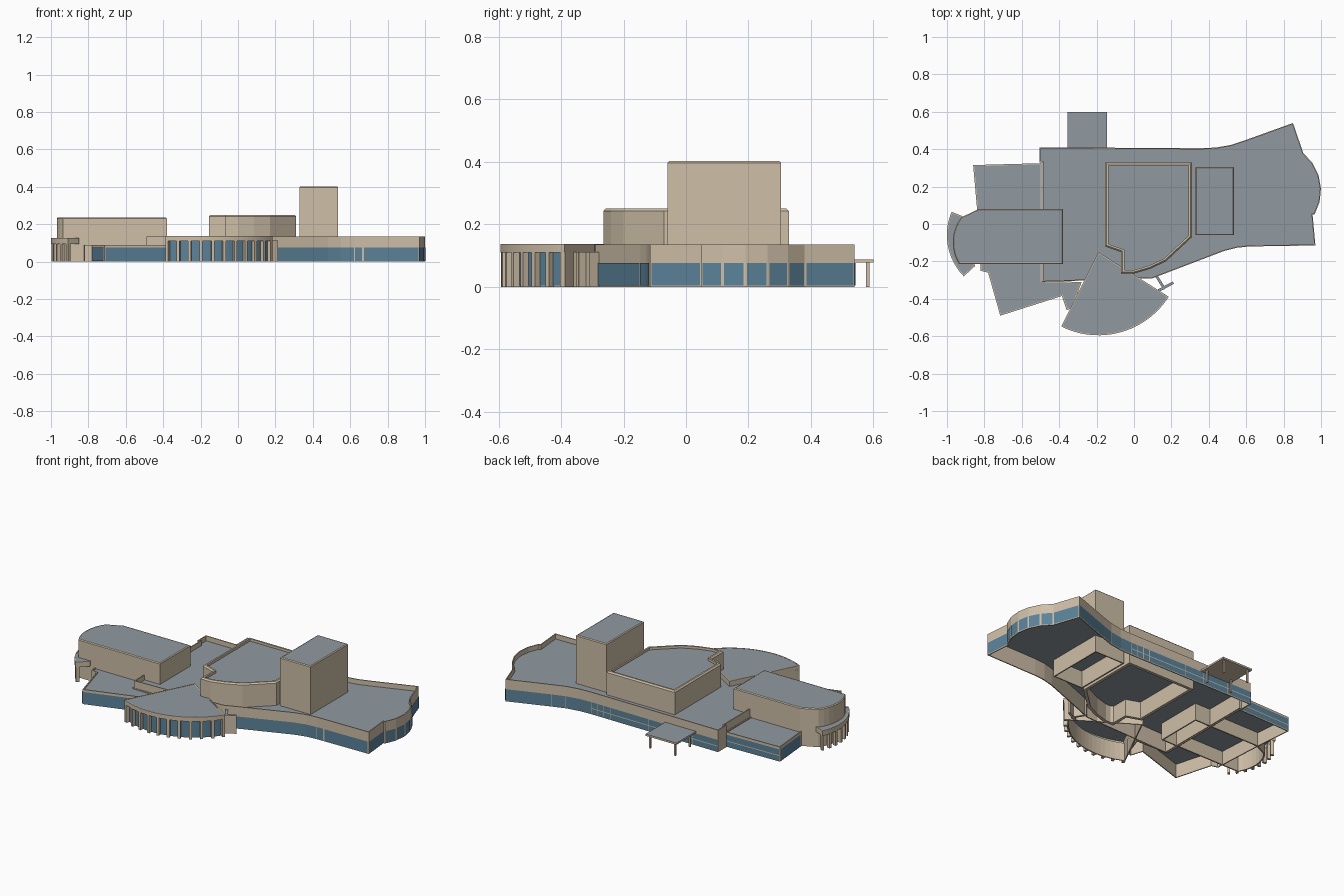
import bpy, bmesh, math
from mathutils import Vector

if "Cube" in bpy.data.objects:
    bpy.data.objects.remove(bpy.data.objects["Cube"])


def material(name, color):
    m = bpy.data.materials.new(name)
    m.use_nodes = True
    m.diffuse_color = (*color, 1)
    m.node_tree.nodes["Principled BSDF"].inputs["Base Color"].default_value = (*color, 1)
    return m


STONE = material("beige stone", (0.62, 0.52, 0.39))
ROOF = material("grey roof", (0.28, 0.32, 0.355))
GLASS = material("blue glass", (0.105, 0.225, 0.32))


def finish(name, bm, mats):
    mesh = bpy.data.meshes.new(name)
    bm.to_mesh(mesh)
    bm.free()
    for m in mats:
        mesh.materials.append(m)
    obj = bpy.data.objects.new(name, mesh)
    bpy.context.collection.objects.link(obj)
    return obj


def outward(a, b):
    d = (Vector(b) - Vector(a)).normalized()
    return Vector((d.y, -d.x))


def inset(outline, t):
    # Mitred inward offset of a counter-clockwise outline
    result = []
    for i, p in enumerate(outline):
        n1 = outward(outline[i - 1], p)
        n2 = outward(p, outline[(i + 1) % len(outline)])
        result.append(Vector(p) - (n1 + n2) * t / max(1 + n1.dot(n2), 0.4))
    return result


def arc(a, mid, b, n):
    # Points on the circle through three points
    a, mid, b = Vector(a), Vector(mid), Vector(b)
    u, v = mid - a, b - a
    d = 2 * (u.x * v.y - u.y * v.x)
    c = a + Vector((v.y * u.dot(u) - u.y * v.dot(v), u.x * v.dot(v) - v.x * u.dot(u))) / d
    start = math.atan2(*(a - c).yx)
    sweep = (math.atan2(*(b - c).yx) - start) % math.tau
    if d < 0:
        sweep -= math.tau
    r = (a - c).length
    return [c + r * Vector((math.cos(start + sweep * i / n), math.sin(start + sweep * i / n)))
            for i in range(n + 1)]


def shell(name, outline, z0, z1, roof=None, t=0.006, chamfer=0):
    # Open-bottomed ring of wall with a flat roof set inside it
    bm = bmesh.new()
    inner = inset(outline, t + chamfer)
    levels = [(outline, z0), (outline, z1 - chamfer)]
    if chamfer:
        levels.append((inset(outline, chamfer), z1))
    levels += [(inner, z1), (inner, z0)]
    rings = [[bm.verts.new((p[0], p[1], z)) for p in pts] for pts, z in levels]
    n = len(outline)
    for k, low in enumerate(rings):
        high = rings[(k + 1) % len(rings)]
        for i in range(n):
            j = (i + 1) % n
            bm.faces.new((low[i], low[j], high[j], high[i]))
    if roof:
        f = bm.faces.new([bm.verts.new((p[0], p[1], roof)) for p in inner])
        f.material_index = 1
    return finish(name, bm, [STONE, ROOF])


def block(name, x0, x1, y0, y1, z0, z1, top=0):
    bm = bmesh.new()
    bmesh.ops.create_cube(bm, size=1)
    for v in bm.verts:
        v.co = (x1 if v.co.x > 0 else x0, y1 if v.co.y > 0 else y0, z1 if v.co.z > 0 else z0)
    bm.normal_update()
    for f in bm.faces:
        if f.normal.z > 0.5:
            f.material_index = top
    return finish(name, bm, [STONE, ROOF])


def glaze(name, path, rows=1, cuts=(0, 1), z0=0.004, z1=0.076, gap=0.005):
    # Thin panes along every segment of a path, split at the cut fractions
    bm = bmesh.new()
    step = (z1 - z0) / rows
    for a, b in zip(path, path[1:]):
        a, b = Vector(a), Vector(b)
        off, d = outward(a, b) * 0.003, (b - a).normalized() * gap
        for s, e in zip(cuts, cuts[1:]):
            p, q = a.lerp(b, s) + off + d, a.lerp(b, e) + off - d
            for r in range(rows):
                lo = z0 + r * step
                hi = lo + step - (0.005 if r < rows - 1 else 0)
                bm.faces.new([bm.verts.new((v.x, v.y, z))
                              for v, z in ((p, lo), (q, lo), (q, hi), (p, hi))])
    return finish(name, bm, [GLASS])


def columns(name, points, center, height, width, depth):
    # Square piers turned to face away from a centre
    for i, p in enumerate(points):
        c = block(f"{name}_{i + 1}", -depth / 2, depth / 2, -width / 2, width / 2, 0, height)
        c.location = (p[0], p[1], 0)
        c.rotation_euler.z = math.atan2(p[1] - center[1], p[0] - center[0])


# Main hall
east_bay = arc((0.965, 0.05), (1.0, 0.18), (0.905, 0.38), 5)
south = [(0.1, -0.29), (0.48, -0.145), (0.55, -0.127), (0.62, -0.12), (0.97, -0.115)]
north = [(0.85, 0.54), (0.6, 0.45), (0.52, 0.423), (0.44, 0.409), (0.36, 0.405), (-0.505, 0.41)]
main = [(-0.49, -0.31)] + south + [(0.955, 0.05)] + east_bay + north
main += [(-0.505, 0.33), (-0.49, 0.33)]
shell("main_hall", main, 0, 0.135, 0.105)
glaze("south_windows", south[:4], gap=0.001)
glaze("south_east_windows", south[3:], cuts=(0, 0.14, 1))
glaze("east_window", [south[-1], (0.955, 0.05)])
glaze("bay_windows", east_bay)
glaze("north_east_windows", [east_bay[-1], north[0]])
glaze("north_curve_windows", north[:5], gap=0.001)
glaze("north_windows", north[4:], rows=2, cuts=(0, 0.05, 0.1, 0.15, 0.45, 0.6, 0.8, 1), gap=0.002)

# Low west wing
wing = [(-0.86, 0.315), (-0.84, 0.09), (-0.82, -0.25), (-0.78, -0.26), (-0.715, -0.49),
        (-0.385, -0.385), (-0.36, -0.46), (-0.33, -0.45), (-0.28, -0.31), (-0.495, -0.305),
        (-0.495, 0.325)]
shell("west_wing", wing, 0, 0.09, 0.084)
glaze("wing_west_window", wing[:2])
glaze("wing_south_windows", wing[3:6])
glaze("wing_north_window", [wing[-1], wing[0]], rows=2)

# Auditorium with rounded west end
west_end = arc((-0.925, 0.035), (-0.968, -0.08), (-0.935, -0.215), 8)
hall = [(-0.38, -0.215), (-0.38, 0.08), (-0.83, 0.08)] + west_end
shell("auditorium", hall, 0, 0.235, 0.234, t=0.003, chamfer=0.005)

# Curved west porch
porch = arc((-0.975, 0.065), (-1.0, -0.08), (-0.91, -0.28), 12)
shell("west_porch", porch + [(-0.85, -0.225), (-0.88, -0.08), (-0.9, 0.035)], 0.093, 0.125, 0.123)
porch_line = arc((-0.962, 0.05), (-0.985, -0.08), (-0.908, -0.262), 7)
columns("porch_column", porch_line, (-0.75, -0.08), 0.095, 0.014, 0.022)

# Central raised hall
center = [(-0.155, -0.12), (-0.07, -0.15), (-0.07, -0.265), (0.0, -0.265), (0.085, -0.24),
          (0.17, -0.2), (0.31, -0.07), (0.31, 0.33), (-0.155, 0.33)]
shell("central_hall", center, 0, 0.25, 0.235, t=0.01, chamfer=0.008)

# Tower
tower = [(0.328, -0.06), (0.535, -0.06), (0.535, 0.305), (0.328, 0.305)]
shell("tower", tower, 0, 0.402, 0.401, t=0.002, chamfer=0.005)

# Fan-shaped entrance pavilion
APEX = Vector((-0.19, -0.15))


def fan_arc(r, n, pad=0):
    return [APEX + r * Vector((math.cos(a), math.sin(a)))
            for a in (math.radians(243.5 + pad + (84 - 2 * pad) * i / n) for i in range(n + 1))]


fan_wall = fan_arc(0.42, 20)
shell("fan_roof", [APEX] + fan_arc(0.445, 24), 0.11, 0.137, 0.136)
shell("fan_wall", [APEX] + fan_wall, 0, 0.112)
glaze("fan_windows", fan_wall, z1=0.11, gap=0.0)
columns("fan_column", fan_arc(0.43, 10, 1), APEX, 0.112, 0.016, 0.026)

# Side entrance fins
for i, (x, y) in enumerate([(0.17, -0.335), (0.14, -0.31)]):
    fin = block(f"entrance_fin_{i + 1}", -0.045, 0.045, -0.007, 0.007, 0, 0.112, 1)
    fin.location = (x, y, 0)
    fin.rotation_euler.z = math.radians(28 if i == 0 else -58)

# Rear canopy on four posts
block("rear_canopy", -0.355, -0.145, 0.41, 0.6, 0.077, 0.088, 1)
for i, x in enumerate((-0.335, -0.165)):
    for j, y in enumerate((0.44, 0.582)):
        block(f"canopy_post_{i}_{j}", x - 0.005, x + 0.005, y - 0.005, y + 0.005, 0, 0.078)
